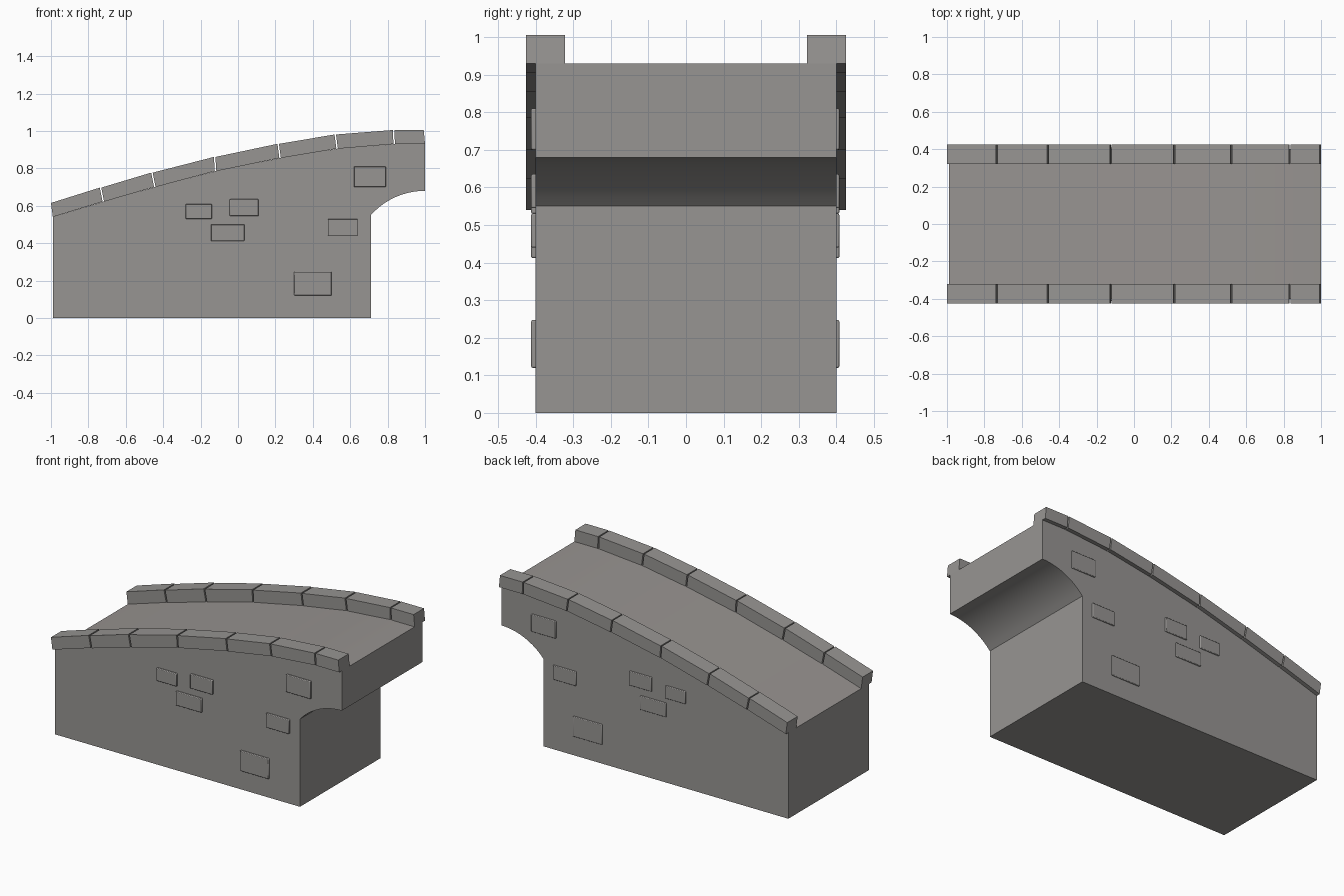
import bpy, bmesh, math

if "Cube" in bpy.data.objects:
    bpy.data.objects.remove(bpy.data.objects["Cube"])


def material(name, rgb):
    m = bpy.data.materials.new(name)
    m.diffuse_color = (*rgb, 1)
    m.use_nodes = True
    m.node_tree.nodes["Principled BSDF"].inputs["Base Color"].default_value = m.diffuse_color
    return m


STONE = material("grey stone", (0.31, 0.30, 0.29))
PAVING = material("warm grey paving", (0.31, 0.292, 0.28))


def prism(name, profile, y0, y1, mats, smooth=False):
    """Extrude an xz profile between two y positions."""
    bm = bmesh.new()
    face = bm.faces.new([bm.verts.new((x, y0, z)) for x, z in profile])
    ext = bmesh.ops.extrude_face_region(bm, geom=[face])
    moved = [g for g in ext["geom"] if isinstance(g, bmesh.types.BMVert)]
    bmesh.ops.translate(bm, verts=moved, vec=(0, y1 - y0, 0))
    bmesh.ops.recalc_face_normals(bm, faces=bm.faces[:])
    for f in bm.faces:
        if len(mats) > 1 and f.normal.z > 0.7:
            f.material_index = 1
    mesh = bpy.data.meshes.new(name)
    bm.to_mesh(mesh)
    bm.free()
    for m in mats:
        mesh.materials.append(m)
    ob = bpy.data.objects.new(name, mesh)
    bpy.context.collection.objects.link(ob)
    if smooth:
        bpy.ops.object.select_all(action='DESELECT')
        ob.select_set(True)
        bpy.context.view_layer.objects.active = ob
        bpy.ops.object.shade_smooth_by_angle(angle=math.radians(30))
    return ob


# Curved deck line, left to right
deck = [(-0.99, 0.54), (-0.72, 0.622), (-0.445, 0.70), (-0.12, 0.785),
        (0.225, 0.855), (0.53, 0.905), (0.835, 0.93), (1.0, 0.93)]
# Coping top line, with joints leaning to follow the slope
top = [(-1.0, 0.615), (-0.735, 0.697), (-0.46, 0.777), (-0.125, 0.861),
       (0.215, 0.931), (0.52, 0.981), (0.832, 1.005), (0.993, 1.005)]

# Main body with half arch at the right end
r = 0.388
a0 = math.asin(0.29 / r)
arch = [(1 - r * math.sin(a0 * (1 - i / 10)),
         0.68 - r + r * math.cos(a0 * (1 - i / 10))) for i in range(11)]
prism("bridge_body", [(-0.99, 0), (0.71, 0)] + arch + deck[::-1],
      -0.4, 0.4, [STONE, PAVING], True)

# Coping blocks with narrow joints, on both sides
gap = 0.004
for side, s in (("front", -1), ("back", 1)):
    for i in range(len(deck) - 1):
        g0 = gap if i else 0
        g1 = gap if i < len(deck) - 2 else 0
        (bx0, bz0), (bx1, bz1) = deck[i], deck[i + 1]
        (tx0, tz0), (tx1, tz1) = top[i], top[i + 1]
        prism(f"{side}_coping_block_{i + 1}",
              [(bx0 + g0, bz0), (bx1 - g1, bz1), (tx1 - g1, tz1), (tx0 + g0, tz0)],
              s * 0.322, s * 0.425, [STONE])

# Raised wall stones: x0, x1, z0, z1
stones = [(-0.28, -0.14, 0.53, 0.61), (-0.045, 0.11, 0.545, 0.635),
          (-0.145, 0.035, 0.412, 0.50), (0.48, 0.64, 0.44, 0.53),
          (0.30, 0.50, 0.12, 0.247), (0.62, 0.79, 0.70, 0.81)]
for side, s, depth in (("front", -1, 0.412), ("back", 1, 0.408)):
    for i, (x0, x1, z0, z1) in enumerate(stones):
        ob = prism(f"{side}_wall_stone_{i + 1}",
                   [(x0, z0), (x1, z0), (x1, z1), (x0, z1)],
                   s * 0.38, s * depth, [STONE], True)
        bev = ob.modifiers.new("soft edges", 'BEVEL')
        bev.width = 0.004
        bev.segments = 2
